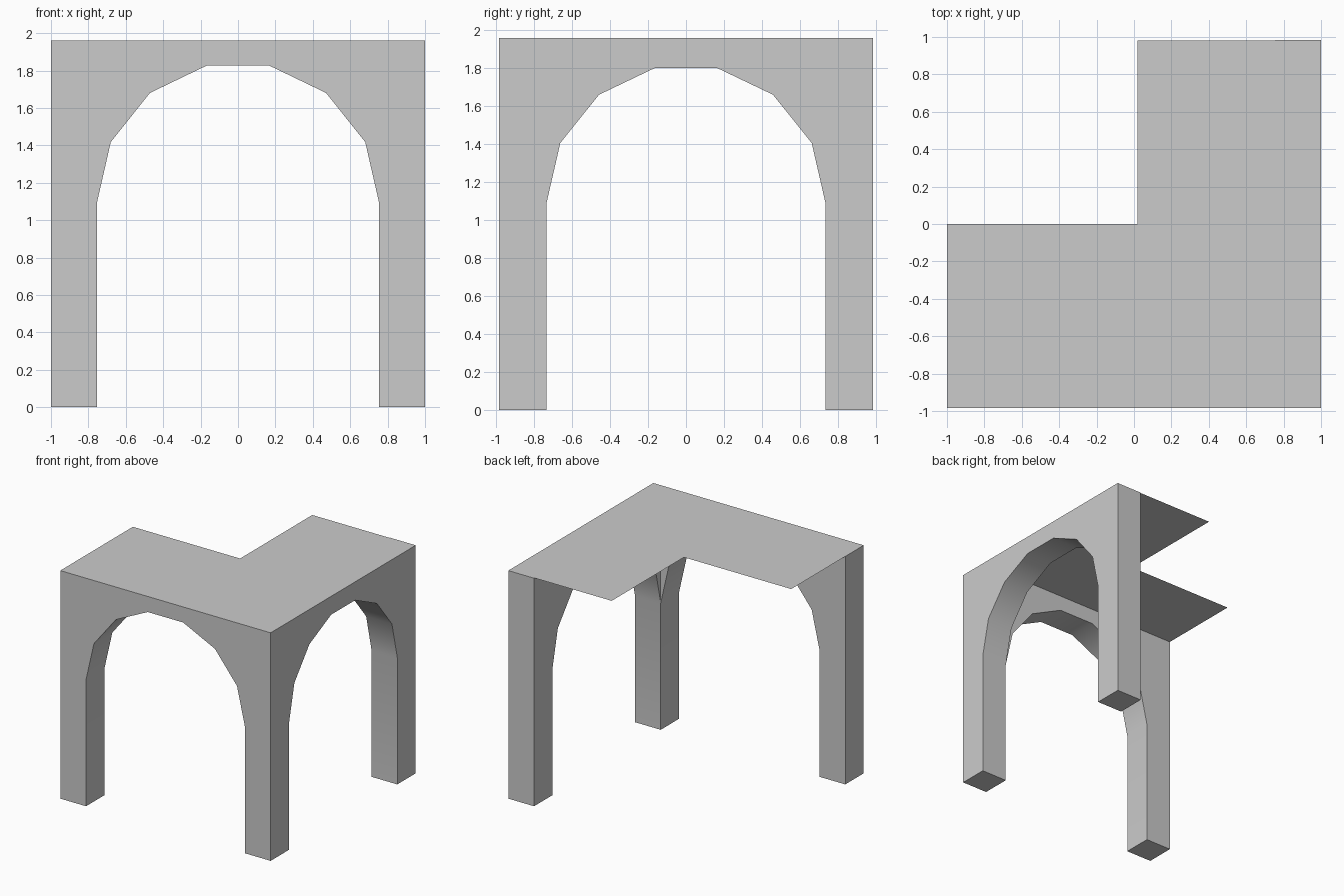
import bpy, bmesh, math

if "Cube" in bpy.data.objects:
    bpy.data.objects.remove(bpy.data.objects["Cube"])

TOP, SPRING, SEGS = 1.96, 1.09, 7


def finish(bm, name, smooth=False):
    mesh = bpy.data.meshes.new(name)
    bm.to_mesh(mesh)
    bm.free()
    ob = bpy.data.objects.new(name, mesh)
    bpy.context.collection.objects.link(ob)
    if smooth:
        bpy.ops.object.select_all(action='DESELECT')
        ob.select_set(True)
        bpy.context.view_layer.objects.active = ob
        bpy.ops.object.shade_smooth_by_angle(angle=math.radians(30))
    return ob


def add_wall(bm, half, r, rise, depth, place):
    """Arched wall; its +u end is the corner shared with the other wall."""
    def face(pts):
        bm.faces.new([bm.verts.new(place(*p)) for p in pts])

    arch = [(-r * math.cos(math.pi * i / SEGS), SPRING + rise * math.sin(math.pi * i / SEGS))
            for i in range(SEGS + 1)]
    opening = [(-r, 0)] + arch + [(r, 0)]
    # outer and inner faces
    face([(u, 0, z) for u, z in [(-half, 0)] + opening + [(half, 0), (half, TOP), (-half, TOP)]])
    face([(u, depth, z) for u, z in [(-half, 0), (-r, 0)] + arch + [(r, TOP), (-half, TOP)]])
    # underside of the arch and inner leg sides
    for (u0, z0), (u1, z1) in zip(opening, opening[1:]):
        face([(u0, 0, z0), (u1, 0, z1), (u1, depth, z1), (u0, depth, z0)])
    # free end and its foot
    face([(-half, 0, 0), (-half, depth, 0), (-half, depth, TOP), (-half, 0, TOP)])
    face([(-half, 0, 0), (-r, 0, 0), (-r, depth, 0), (-half, depth, 0)])


# two arched walls meeting at a corner leg
bm = bmesh.new()
add_wall(bm, 1.0, 0.755, 0.755, 0.25, lambda u, d, z: (u, -0.985 + d, z))
add_wall(bm, 0.985, 0.735, 0.73, 0.245, lambda u, d, z: (1 - d, -u, z))
# corner foot
bm.faces.new([bm.verts.new((x, y, 0)) for x, y in
              [(0.755, -0.985), (0.755, -0.735), (1, -0.735), (1, -0.985)]])
bmesh.ops.remove_doubles(bm, verts=bm.verts, dist=0.0005)
bmesh.ops.recalc_face_normals(bm, faces=bm.faces)
finish(bm, "arched_walls", smooth=True)

# thin L-shaped roof sheet
bm = bmesh.new()
outline = [(-1, -0.985), (1, -0.985), (1, 0.985), (0.755, 0.985),
           (0.755, 0.98), (0.02, 0.98), (0.02, 0), (-1, 0)]
bm.faces.new([bm.verts.new((x, y, TOP)) for x, y in outline])
finish(bm, "roof_sheet")
